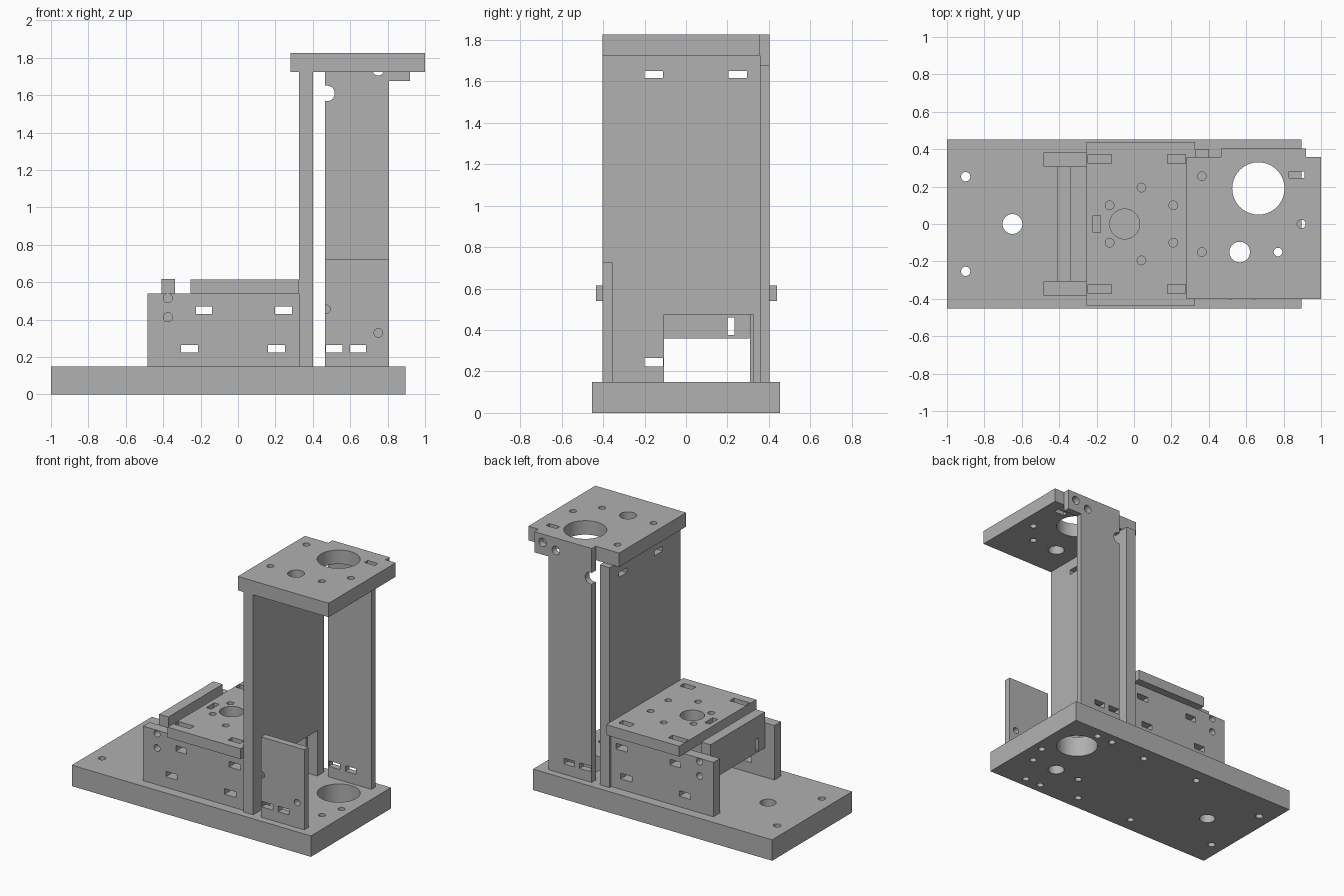
import bpy, bmesh
from mathutils import Matrix, Vector

if "Cube" in bpy.data.objects:
    bpy.data.objects.remove(bpy.data.objects["Cube"])

grey = bpy.data.materials.new("plain grey")
grey.use_nodes = True
grey.diffuse_color = (0.44, 0.44, 0.44, 1)
grey.node_tree.nodes["Principled BSDF"].inputs["Base Color"].default_value = (0.44, 0.44, 0.44, 1)


def add_box(bm, x, y, z):
    lo, hi = Vector((x[0], y[0], z[0])), Vector((x[1], y[1], z[1]))
    size = hi - lo
    m = Matrix.Translation((lo + hi) / 2) @ Matrix.Diagonal((*size, 1))
    bmesh.ops.create_cube(bm, size=1, matrix=m)


def add_drill(bm, axis, centre, radius, length):
    turn = Matrix.Rotation(1.5707963, 4, "X") if axis == "y" else Matrix()
    bmesh.ops.create_cone(bm, cap_ends=True, segments=40, radius1=radius, radius2=radius,
                          depth=length, matrix=Matrix.Translation(centre) @ turn)


def to_object(bm, name):
    mesh = bpy.data.meshes.new(name)
    bm.to_mesh(mesh)
    bm.free()
    obj = bpy.data.objects.new(name, mesh)
    bpy.context.collection.objects.link(obj)
    return obj


def plate(name, x, y, z, axis, slots=(), holes=()):
    """Box with rectangular slots (a0, a1, b0, b1) and holes (a, b, radius) through one axis."""
    bm = bmesh.new()
    add_box(bm, x, y, z)
    obj = to_object(bm, name)
    obj.data.materials.append(grey)
    if slots or holes:
        cut = bmesh.new()
        span = {"x": x, "y": y, "z": z}[axis]
        through = (span[0] - 0.03, span[1] + 0.03)
        mid, length = sum(span) / 2, span[1] - span[0] + 0.06
        for a0, a1, b0, b1 in slots:
            a, b = (a0, a1), (b0, b1)
            add_box(cut, *{"x": (through, a, b), "y": (a, through, b), "z": (a, b, through)}[axis])
        for a, b, r in holes:
            add_drill(cut, axis, (a, mid, b) if axis == "y" else (a, b, mid), r, length)
        cutter = to_object(cut, name + "_cutter")
        cutter.hide_render = True
        mod = obj.modifiers.new("cutouts", "BOOLEAN")
        mod.operation, mod.solver, mod.object = "DIFFERENCE", "EXACT", cutter
        bpy.context.view_layer.update()
        graph = bpy.context.evaluated_depsgraph_get()
        done = bpy.data.meshes.new_from_object(obj.evaluated_get(graph))
        obj.modifiers.clear()
        obj.data = done
        bpy.data.objects.remove(cutter)
    bpy.ops.object.select_all(action="DESELECT")
    obj.select_set(True)
    bpy.context.view_layer.objects.active = obj
    bpy.ops.object.shade_smooth_by_angle(angle=0.6)
    return obj


SCREW = 0.023
foot_slots = [(0.47, 0.56, 0.225, 0.265), (0.6, 0.685, 0.225, 0.265)]

# Base with screw holes below every upright
base_holes = [(-0.9, s * 0.253, 0.025) for s in (-1, 1)]
base_holes += [(x, s * 0.348, SCREW) for x in (-0.26, 0.205) for s in (-1, 1)]
base_holes += [(x, s * 0.38, SCREW) for x in (0.515, 0.643) for s in (-1, 1)]
base_holes += [(-0.65, 0, 0.053), (0.665, 0.19, 0.14), (0.565, -0.15, 0.055),
               (0.77, -0.15, SCREW), (0.82, -0.0, SCREW), (0.365, -0.155, SCREW)]
plate("base", (-1, 0.895), (-0.453, 0.453), (0, 0.15), "z", holes=base_holes)

# Low carriage: side walls, cover and cross plate
side_slots = [(-0.305, -0.215, 0.225, 0.265), (0.16, 0.25, 0.225, 0.265),
              (-0.225, -0.14, 0.43, 0.47), (0.197, 0.288, 0.43, 0.47)]
side_holes = [(-0.375, 0.515, 0.024), (-0.375, 0.413, 0.024)]
for name, y in (("front_side_wall", (-0.382, -0.308)), ("back_side_wall", (0.308, 0.382))):
    plate(name, (-0.485, 0.325), y, (0.15, 0.54), "y", side_slots, side_holes)

cover_slots = [(-0.22, -0.18, -0.045, 0.045)]
for s in (-1, 1):
    y0, y1 = sorted((s * 0.323, s * 0.371))
    cover_slots += [(-0.245, -0.12, y0, y1), (0.18, 0.275, y0, y1)]
cover_holes = [(-0.05, 0, 0.08)]
cover_holes += [(x, s * y, SCREW) for x, y in ((0.04, 0.195), (0.21, 0.1), (-0.13, 0.1))
                for s in (-1, 1)]
plate("carriage_cover", (-0.253, 0.325), (-0.435, 0.438), (0.54, 0.615), "z",
      cover_slots, cover_holes)
plate("cross_plate", (-0.41, -0.336), (-0.307, 0.307), (0.36, 0.617), "x",
      [(-0.235, -0.2, 0.375, 0.46), (0.2, 0.235, 0.375, 0.46)])

# Tall wall with a doorway
plate("tall_wall", (0.325, 0.402), (-0.402, 0.402), (0.15, 1.725), "x",
      [(-0.105, 0.325, 0.1, 0.475), (-0.2, -0.11, 0.225, 0.265),
       (-0.2, -0.11, 1.615, 1.65), (0.205, 0.295, 1.615, 1.65)])

# Back panel with a wider head, and the short front panel
plate("back_panel", (0.465, 0.92), (0.357, 0.403), (0.15, 1.825), "y",
      foot_slots + [(0.807, 1.0, 0.1, 1.677)],
      [(0.475, 1.61, 0.042), (0.75, 1.735, 0.03), (0.855, 1.765, 0.03)])
plate("front_panel", (0.465, 0.807), (-0.402, -0.355), (0.15, 0.725), "y",
      foot_slots, [(0.47, 0.455, SCREW), (0.75, 0.33, SCREW)])

# Top plate
plate("top_plate", (0.28, 1.0), (-0.402, 0.357), (1.725, 1.825), "z",
      [(0.83, 0.912, 0.245, 0.282)],
      [(0.665, 0.19, 0.14), (0.565, -0.15, 0.055), (0.77, -0.15, SCREW),
       (0.895, 0, SCREW), (0.363, 0.255, SCREW), (0.363, -0.15, SCREW)])
